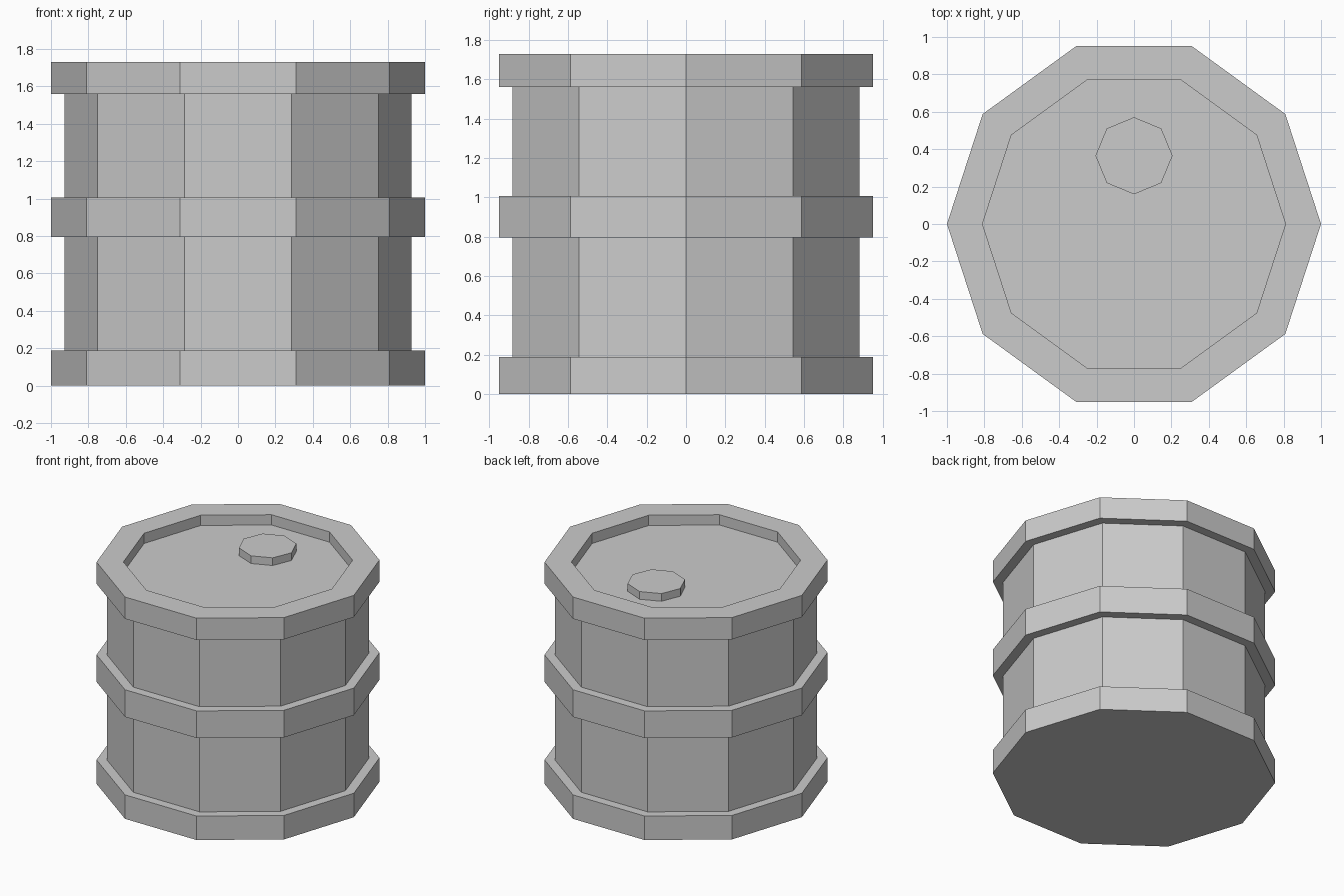
import bpy, bmesh
from math import cos, sin, tau

if "Cube" in bpy.data.objects:
    bpy.data.objects.remove(bpy.data.objects["Cube"])


def lathe(name, profile, sides, centre=(0, 0)):
    """Revolve (radius, z) points, bottom to top, and cap both ends."""
    bm = bmesh.new()
    rings = [[bm.verts.new((centre[0] + r * cos(tau * i / sides),
                            centre[1] + r * sin(tau * i / sides), z))
              for i in range(sides)] for r, z in profile]
    for low, high in zip(rings, rings[1:]):
        for i in range(sides):
            j = (i + 1) % sides
            bm.faces.new((low[i], low[j], high[j], high[i]))
    bm.faces.new(rings[0][::-1])
    bm.faces.new(rings[-1])
    mesh = bpy.data.meshes.new(name)
    bm.to_mesh(mesh)
    bm.free()
    obj = bpy.data.objects.new(name, mesh)
    bpy.context.collection.objects.link(obj)
    return obj


HOOP, WALL, LID = 1.0, 0.927, 0.81   # radii
LID_Z = 1.65

# Ten-sided drum: three hoops, recessed walls and a sunken lid
lathe("drum_body", [
    (HOOP, 0), (HOOP, 0.187), (WALL, 0.187),
    (WALL, 0.795), (HOOP, 0.795), (HOOP, 1.007), (WALL, 1.007),
    (WALL, 1.56), (HOOP, 1.56), (HOOP, 1.73),
    (LID, 1.73), (LID, LID_Z)], 10)

# Eight-sided filler cap resting on the lid
lathe("filler_cap", [(0.206, LID_Z), (0.206, 1.71)], 8, (0, 0.365))
